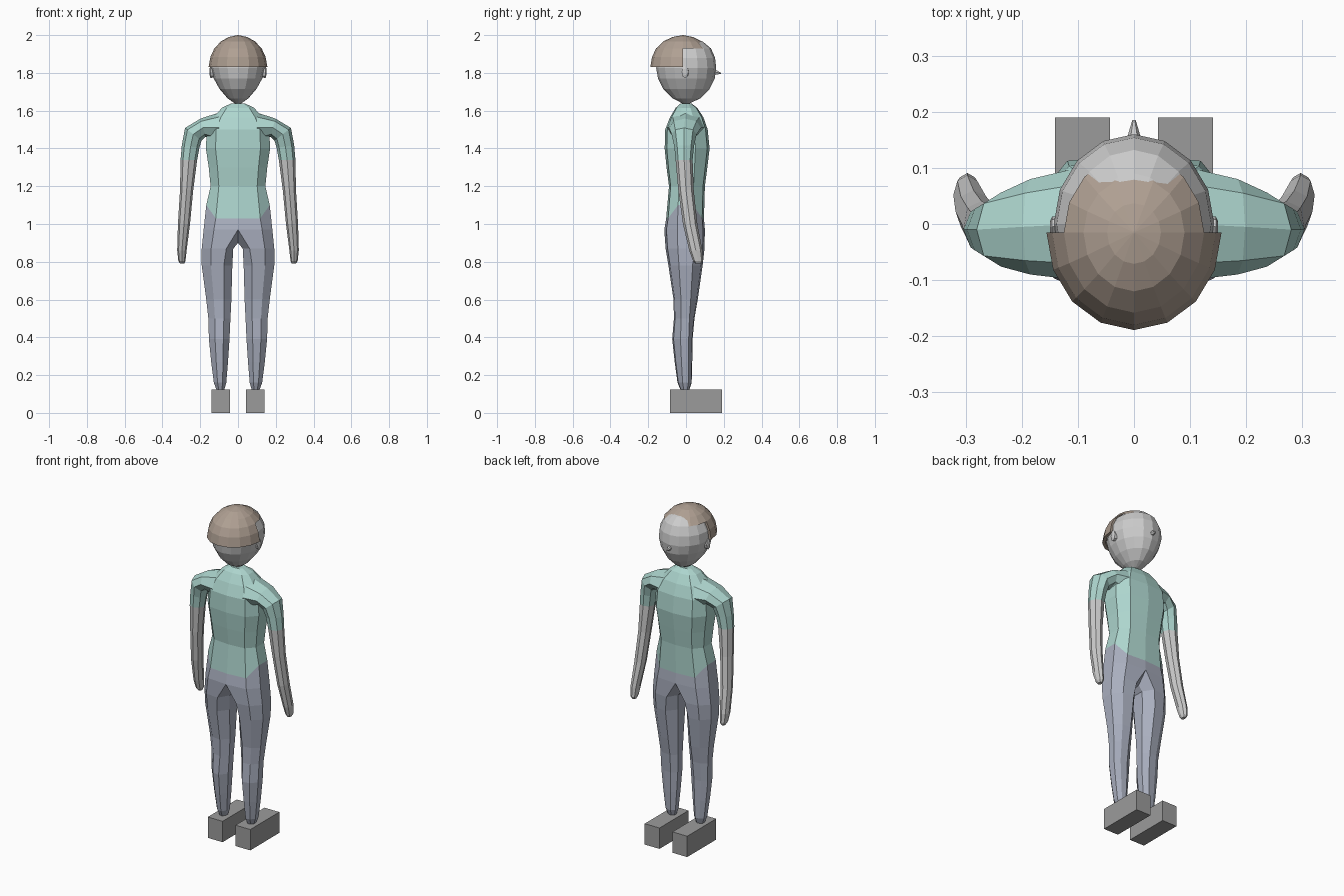
import bpy, bmesh
from math import sin, cos, pi, radians

if "Cube" in bpy.data.objects:
    bpy.data.objects.remove(bpy.data.objects["Cube"])


def material(name, rgb):
    m = bpy.data.materials.new(name)
    m.diffuse_color = (*rgb, 1)
    m.use_nodes = True
    m.node_tree.nodes["Principled BSDF"].inputs["Base Color"].default_value = m.diffuse_color
    return m


TEAL = material("teal", (0.42, 0.67, 0.62))
BLUE = material("slate_blue", (0.40, 0.43, 0.52))
BROWN = material("brown", (0.43, 0.35, 0.29))
DARK = material("dark_grey", (0.33, 0.33, 0.33))


def loft(name, rings, mat=None, mirror=True, start=True, end=True, closed=True):
    """Skin a list of equal-sized point rings, optionally mirrored over x = 0."""
    bm = bmesh.new()
    vs = [[bm.verts.new(p) for p in r] for r in rings]
    n = len(rings[0])
    for a, b in zip(vs, vs[1:]):
        for i in range(n if closed else n - 1):
            j = (i + 1) % n
            bm.faces.new((a[i], a[j], b[j], b[i]))
    if start:
        bm.faces.new(vs[0])
    if end:
        bm.faces.new(vs[-1])
    bmesh.ops.remove_doubles(bm, verts=bm.verts, dist=1e-5)
    bmesh.ops.recalc_face_normals(bm, faces=bm.faces)
    if mirror:  # drop inner walls lying on the mirror plane
        inner = [f for f in bm.faces if all(abs(v.co.x) < 1e-5 for v in f.verts)]
        bmesh.ops.delete(bm, geom=inner, context='FACES')
    me = bpy.data.meshes.new(name)
    bm.to_mesh(me)
    bm.free()
    ob = bpy.data.objects.new(name, me)
    bpy.context.collection.objects.link(ob)
    if mat:
        me.materials.append(mat)
    if mirror:
        ob.modifiers.new("mirror", 'MIRROR')
    return ob


def body_ring(z, xi, xo, yf, yb, a=0.0, side=0.0, crotch=0.0):
    """Half-body or leg section between xi and xo, yb and yf."""
    w = xo - xi
    fr = [(a, 1), (.7, .9), (1, .4), (1, -.4), (.7, -.9), (a, -1), (0, -.4), (0, .4)]
    return [(xi + fx * w, fy * yf if fy > 0 else -fy * yb,
             z + (side if fx == 1 else 0) - (crotch if abs(fy) == .4 and fx == 0 else 0))
            for fx, fy in fr]


def limb_ring(x, y, z, r, ry, angle):
    c, s = cos(radians(angle)), sin(radians(angle))
    return [(x + r * cos(t) * c, y + ry * sin(t), z + r * cos(t) * s)
            for t in (2 * pi * i / 8 for i in range(8))]


# Shirt body
HEM = body_ring(1.03, 0, .168, .095, -.105, side=.07)
loft("shirt_body", [HEM] + [body_ring(z, 0, w, f, b) for z, w, f, b in (
    (1.2, .145, .10, -.09), (1.3, .155, .113, -.103), (1.4, .17, .125, -.113),
    (1.5, .165, .115, -.11), (1.565, .13, .092, -.085),
    (1.615, .085, .06, -.055), (1.637, .04, .03, -.03))], TEAL, start=False)

# Trousers: hips splitting into two legs
loft("trousers", [HEM, body_ring(.97, 0, .182, .10, -.115, crotch=.07)] + [
    body_ring(z, xi, xo, f, b, a) for z, xi, xo, f, b, a in (
        (.87, .025, .192, .098, -.108, .22), (.78, .03, .192, .088, -.093, .28),
        (.6, .035, .168, .062, -.066, .3), (.5, .04, .157, .045, -.064, .3),
        (.39, .045, .154, .035, -.073, .3), (.27, .053, .142, .033, -.06, .3),
        (.16, .062, .128, .03, -.045, .3), (.125, .072, .115, .018, -.03, .3))],
    BLUE, start=False)

# Sleeves and bare arms share the cuff ring
CUFF = limb_ring(.26, -.01, 1.34, .044, .045, 0)
loft("sleeve", [limb_ring(*p) for p in (
    (.10, 0, 1.51, .08, .10, 90), (.185, -.005, 1.51, .05, .085, 75),
    (.237, -.01, 1.475, .055, .066, 38), (.251, -.01, 1.41, .047, .052, 8))] + [CUFF],
    TEAL, start=False, end=False)
loft("arm", [CUFF] + [limb_ring(*p) for p in (
    (.272, 0, 1.18, .035, .041, 0), (.286, .022, 1.0, .032, .038, 0),
    (.297, .052, .86, .025, .035, 0), (.297, .064, .805, .019, .027, 0),
    (.296, .066, .79, .011, .016, 0))], start=False)


# Head
def oval(z, rx, front, back, y0=0.0, n=16, span=2 * pi, start=0.0):
    return [(rx * cos(t), y0 + (front if sin(t) > 0 else back) * sin(t), z)
            for t in (start + span * i / n for i in range(n + (span < 6)))]


loft("head", [oval(*p) for p in (
    (1.635, .012, .012, .012), (1.665, .055, .075, .07), (1.715, .098, .125, .12),
    (1.77, .128, .152, .148), (1.825, .143, .16, .158), (1.88, .138, .154, .152),
    (1.93, .112, .132, .13), (1.965, .075, .09, .09), (1.985, .03, .035, .035))],
    mirror=False)

# Hair: crown cap plus a rear skirt that stops above the ears
Y0 = -.015
BROW = (1.93, .125, .14, .143, Y0)
crown = loft("hair_crown", [oval(*p) for p in (
    BROW, (1.967, .09, .098, .105, Y0), (1.99, .048, .052, .056, Y0),
    (2.0, .002, .002, .002, Y0))], BROWN, mirror=False, start=False)
rear = [oval(*p, n=8, span=pi, start=pi) for p in (
    BROW, (1.885, .146, .1, .165, Y0), (1.83, .156, .1, .174, Y0))]
inner = [[(x * .89, Y0 + (y - Y0) * .89, z) for x, y, z in r] for r in reversed(rear)]
# the outer, inner and edge walls form one solid band
band = rear + inner + [rear[0]]
hair_back = loft("hair_back", band, BROWN, mirror=False, start=False, end=False, closed=False)
bm = bmesh.new()
bm.from_mesh(hair_back.data)
bmesh.ops.holes_fill(bm, edges=[e for e in bm.edges if e.is_boundary])
bmesh.ops.recalc_face_normals(bm, faces=bm.faces)
bm.to_mesh(hair_back.data)
bm.free()

# Ears and nose
loft("ear", [limb_ring(x, y, z, rz, ry, 90) for x, y, z, rz, ry in (
    (.125, 0, 1.805, .028, .016), (.146, -.005, 1.805, .033, .018),
    (.15, -.005, 1.805, .018, .01))], start=False)
loft("nose", [[(w * cos(t), y, z + h * sin(t)) for t in (2 * pi * i / 6 for i in range(6))]
              for y, z, w, h in ((.145, 1.806, .014, .018), (.165, 1.802, .009, .012),
                                 (.185, 1.798, .003, .003))], mirror=False)

# Shoes
loft("shoe", [[(.043, -.085, z), (.141, -.085, z), (.141, .19, z), (.043, .19, z)]
              for z in (0, .125)], DARK)
